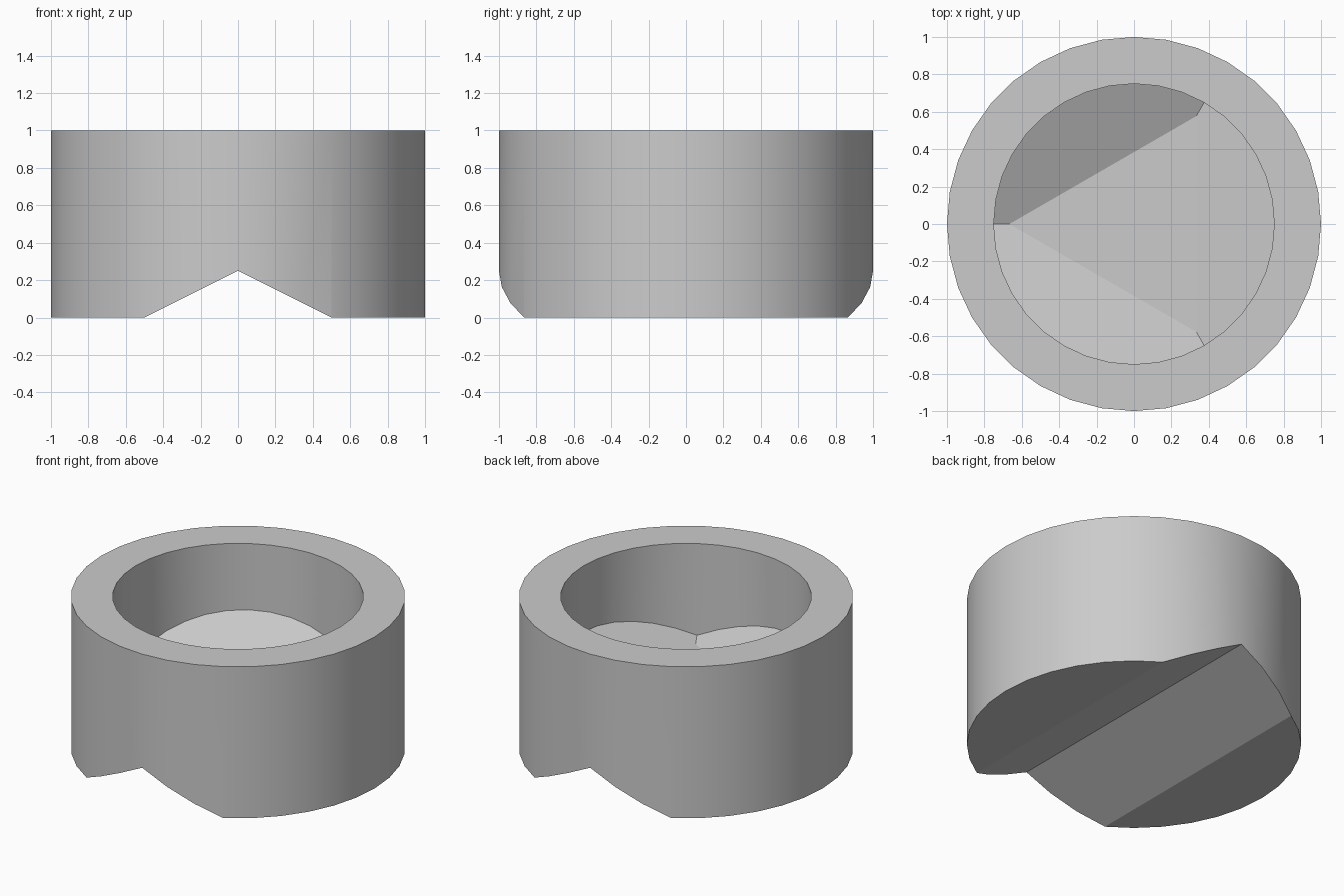
import bpy
import bmesh
from math import cos, sin, radians
from mathutils import Matrix, Vector

SIDES = 36
FLOOR_Z, FLOOR_INSET, SLOPE = 0.375, 0.333, 0.45

default = bpy.data.objects.get("Cube")
if default:
    bpy.data.objects.remove(default, do_unlink=True)

grey = bpy.data.materials.new("plain grey")
grey.use_nodes = True
colour = (0.6, 0.6, 0.6, 1)
grey.diffuse_color = colour
grey.node_tree.nodes["Principled BSDF"].inputs["Base Color"].default_value = colour


def make_object(name, bm):
    bmesh.ops.recalc_face_normals(bm, faces=bm.faces)
    mesh = bpy.data.meshes.new(name)
    bm.to_mesh(mesh)
    bm.free()
    mesh.materials.append(grey)
    obj = bpy.data.objects.new(name, mesh)
    bpy.context.collection.objects.link(obj)
    return obj


def cylinder(radius, bottom, top):
    bm = bmesh.new()
    bmesh.ops.create_cone(bm, cap_ends=True, segments=SIDES, radius1=radius,
                          radius2=radius, depth=top - bottom,
                          matrix=Matrix.Translation((0, 0, (bottom + top) / 2)))
    return bm


# Round body
body = make_object("round_body", cylinder(1, 0, 1))

# Socket: a bore whose floor is a flat triangle with three rising slopes
bm = cylinder(0.75, FLOOR_Z, 1.3)
for angle in (0, 120, 240):
    out = Vector((cos(radians(angle)), sin(radians(angle)), 0))
    cut = bmesh.ops.bisect_plane(
        bm, geom=bm.verts[:] + bm.edges[:] + bm.faces[:],
        plane_co=out * FLOOR_INSET + Vector((0, 0, FLOOR_Z)),
        plane_no=out * SLOPE - Vector((0, 0, 1)), clear_outer=True)
    rim = [e for e in cut["geom_cut"] if isinstance(e, bmesh.types.BMEdge)]
    bmesh.ops.holes_fill(bm, edges=rim, sides=0)
socket = make_object("socket_cutter", bm)

# V groove running front to back under the body
bm = bmesh.new()
profile = [(-0.7, -0.1), (0.7, -0.1), (0, 0.25)]
face = bm.faces.new([bm.verts.new((x, -1.3, z)) for x, z in profile])
side = bmesh.ops.extrude_face_region(bm, geom=[face])
moved = [v for v in side["geom"] if isinstance(v, bmesh.types.BMVert)]
bmesh.ops.translate(bm, verts=moved, vec=(0, 2.6, 0))
groove = make_object("groove_cutter", bm)

# Cut both shapes out of the body, then drop the cutters
bpy.context.view_layer.objects.active = body
body.select_set(True)
for cutter in (socket, groove):
    cutter.hide_render = True
    mod = body.modifiers.new("cut", "BOOLEAN")
    mod.operation = "DIFFERENCE"
    mod.solver = "EXACT"
    mod.object = cutter
    bpy.ops.object.modifier_apply(modifier=mod.name)
    bpy.data.objects.remove(cutter, do_unlink=True)

bpy.ops.object.shade_smooth_by_angle(angle=radians(20))
